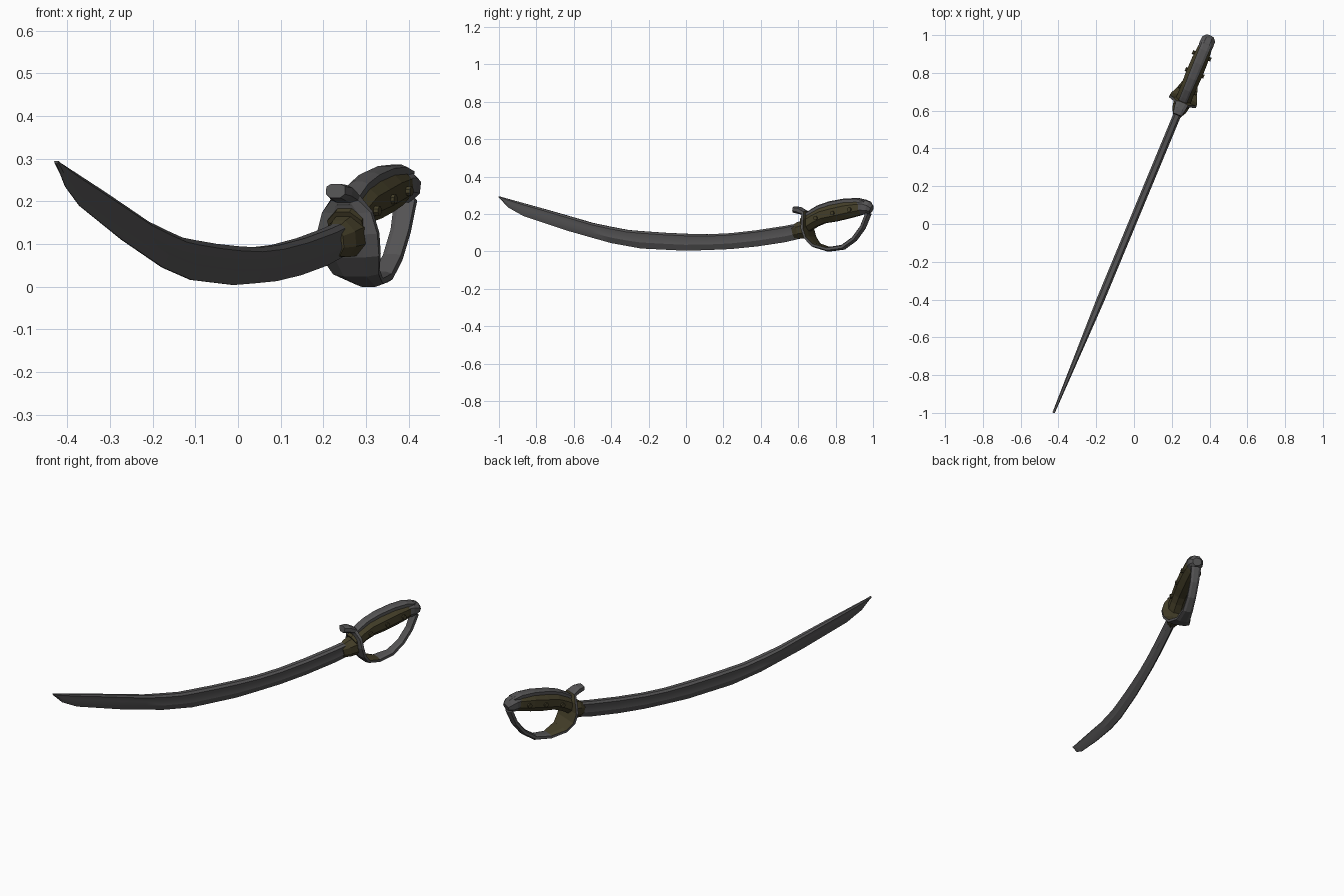
import bpy, bmesh, math
from mathutils import Vector

if "Cube" in bpy.data.objects:
    bpy.data.objects.remove(bpy.data.objects["Cube"])

# The sabre lies along a slanted vertical plane; t is the offset across that plane
ALONG = Vector((0.383, 0.924, 0))
ACROSS = Vector((0.924, -0.383, 0))
UP = Vector((0, 0, 1))


def place(y, z, t=0.0):
    return Vector((0.415 * y - 0.011, y, z)) + ACROSS * t


def material(name, rgb):
    m = bpy.data.materials.new(name)
    m.diffuse_color = (*rgb, 1)
    m.use_nodes = True
    m.node_tree.nodes["Principled BSDF"].inputs["Base Color"].default_value = m.diffuse_color
    return m


STEEL = material("dark steel", (0.09, 0.088, 0.09))
OLIVE = material("olive leather", (0.058, 0.049, 0.022))


def loft(name, rings, mats, rule=None):
    """Skin a list of equal rings; rule(ring, side) gives the material index."""
    bm = bmesh.new()
    vs = [[bm.verts.new(p) for p in r] for r in rings]
    n = len(rings[0])
    for i in range(len(vs) - 1):
        for j in range(n):
            k = (j + 1) % n
            f = bm.faces.new((vs[i][j], vs[i][k], vs[i + 1][k], vs[i + 1][j]))
            f.material_index = rule(i, j) if rule else 0
    bm.faces.new(vs[0][::-1])
    bm.faces.new(vs[-1])
    bmesh.ops.recalc_face_normals(bm, faces=bm.faces)
    me = bpy.data.meshes.new(name)
    bm.to_mesh(me)
    bm.free()
    for m in mats:
        me.materials.append(m)
    ob = bpy.data.objects.new(name, me)
    bpy.context.collection.objects.link(ob)
    return ob


def sweep(path, section):
    """Rings square to a path of (y, z, half width, half depth)."""
    rings = []
    for i, (y, z, w, d) in enumerate(path):
        a, b = path[max(i - 1, 0)], path[min(i + 1, len(path) - 1)]
        tan = (place(b[0], b[1]) - place(a[0], a[1])).normalized()
        nor = ACROSS.cross(tan)
        rings.append([place(y, z, u * w) + nor * (v * d) for u, v in section])
    return rings


def interp(table, y):
    for (a, za), (b, zb) in zip(table, table[1:]):
        if y <= b:
            return za + (zb - za) * (y - a) / (b - a)
    return table[-1][1]


# Blade: spine and edge curves with a hollow-ground section
spine = [(-1, .295), (-.72, .217), (-.48, .147), (-.31, .115), (-.15, .102), (0, .095),
         (.12, .092), (.28, .1), (.48, .127), (.68, .165)]
edge = [(-1, .288), (-.95, .235), (-.87, .19), (-.63, .11), (-.4, .045), (-.24, .016),
        (0, .004), (.12, .008), (.24, .013), (.38, .027), (.53, .05), (.68, .085)]
half = [(1, .011), (.88, .021), (.6, .015), (.35, .017), (0, .002)]
rings = []
for y in [-1, -.975, -.95, -.91, -.87, -.75, -.63, -.5, -.4, -.31, -.24, -.12, 0,
          .12, .24, .38, .53, .66]:
    hi, lo = interp(spine, y), interp(edge, y)
    k = min(1, .3 + (y + 1) * 1.2)
    prof = [(f, w * k) for f, w in half] + [(f, -w * k) for f, w in reversed(half)]
    rings.append([place(y, lo + (hi - lo) * f, w) for f, w in prof])
blade = loft("blade", rings, [STEEL])
bpy.context.view_layer.objects.active = blade
blade.select_set(True)
bpy.ops.object.shade_smooth_by_angle(angle=math.radians(30))

# Knuckle guard: wide dished plate at the blade, narrow bow back to the pommel
bow = [(.578, .226, .024, .015), (.605, .222, .03, .017), (.635, .208, .034, .013),
       (.645, .175, .062, .011), (.648, .125, .077, .011), (.663, .075, .074, .011),
       (.695, .035, .058, .011), (.765, .013, .036, .011), (.84, .024, .026, .012),
       (.90, .068, .023, .012), (.945, .13, .023, .012), (.975, .205, .026, .012)]
dish = [(-1, -.6), (-.5, -1.2), (.5, -1.2), (1, -.6), (1, .6), (.5, 1), (-.5, 1), (-1, .6)]
rings = sweep(bow, dish)
# sides of the strip facing the grip are olive on the wide part
centre = place(.8, .14)


def inner_side(i, j):
    mid = (rings[i][j] + rings[i][(j + 1) % 8] + rings[i + 1][j] + rings[i + 1][(j + 1) % 8]) / 4
    base = sum(rings[i] + rings[i + 1], Vector()) / 16
    toward = (centre - base).normalized()
    return 1 if 2 <= i <= 6 and (mid - base).dot(toward) > .006 else 0


loft("knuckle_guard", rings, [STEEL, OLIVE], inner_side)

# Grip with an oval section
oct8 = [(math.cos(math.pi * (k + .5) / 4) * 1.05, math.sin(math.pi * (k + .5) / 4) * 1.05)
        for k in range(8)]
grip = [(.635, .14, .045, .042), (.685, .172, .042, .043), (.73, .194, .043, .046),
        (.79, .208, .046, .05), (.86, .224, .045, .05), (.92, .234, .04, .044),
        (.95, .238, .034, .038)]
loft("grip", sweep(grip, oct8), [OLIVE])

# Steel strap along the back of the grip
box = [(-1, -1), (1, -1), (1, .5), (.5, 1), (-.5, 1), (-1, .5)]
strap = [(.63, .185, .024, .01), (.672, .213, .024, .011), (.71, .236, .024, .011),
         (.77, .257, .026, .011), (.85, .272, .027, .011), (.92, .275, .028, .011),
         (.96, .265, .028, .011)]
loft("back_strap", sweep(strap, box), [STEEL])

# Pommel cap
cap = [(.925, .238, .036, .04), (.95, .238, .04, .042), (.975, .232, .038, .036),
       (.992, .225, .024, .02)]
loft("pommel", sweep(cap, oct8), [STEEL])

# Olive collar around the blade root
collar = [(.575, .105, .022, .035), (.605, .112, .04, .045), (.65, .122, .05, .052)]
loft("blade_collar", sweep(collar, oct8), [OLIVE])

# Small rivets on both sides of the grip
for n, (y, z) in enumerate([(.71, .178), (.8, .205), (.89, .224)]):
    rivet = [place(y, z), place(y, z)]
    ring = [[place(y, z, t) + (ALONG * u + UP * v) * .011 for u, v in oct8] for t in (-.053, .053)]
    loft("grip_rivet_%d" % n, ring, [OLIVE])
